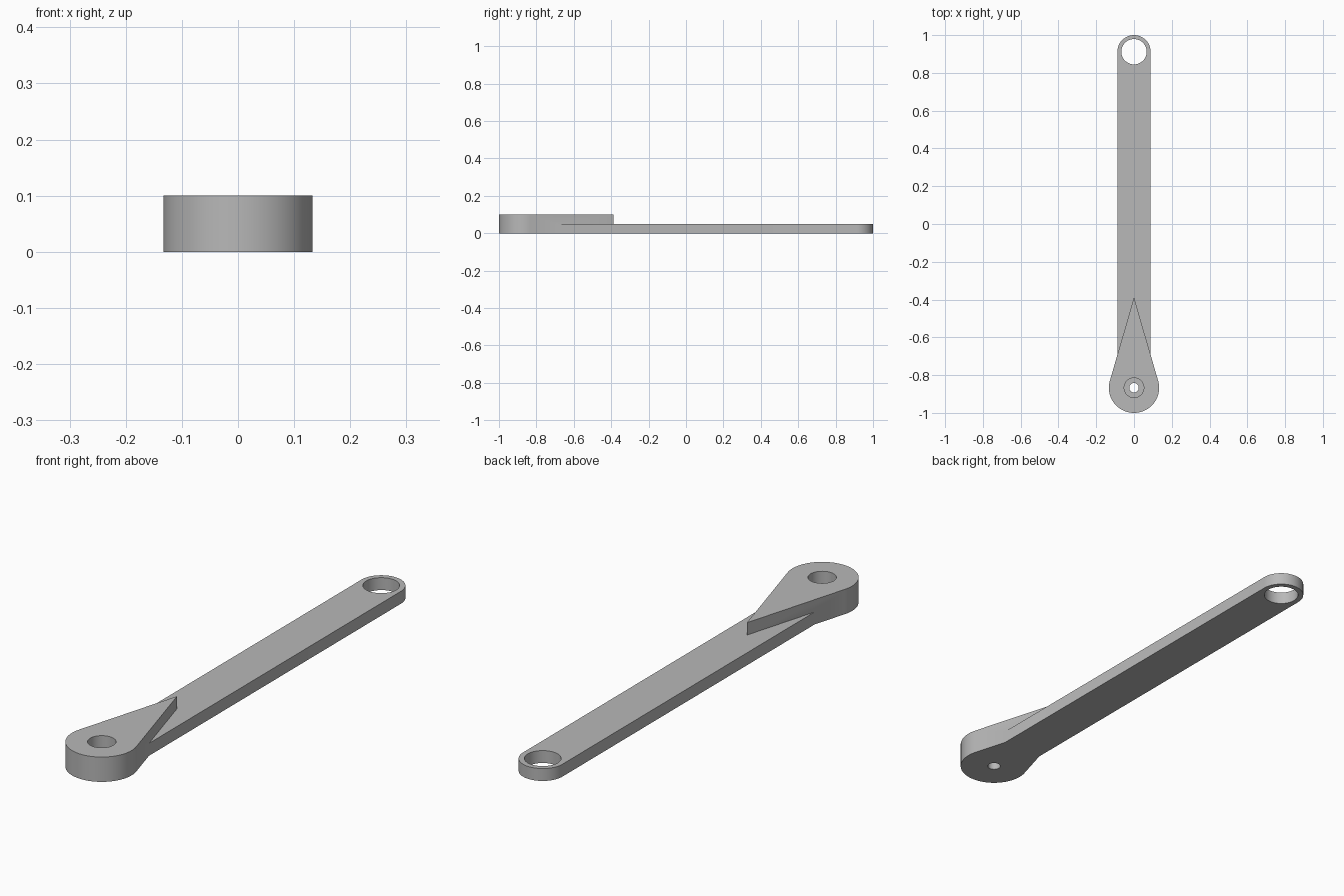
import bpy
import bmesh
from math import sin, cos, pi, asin, radians

if "Cube" in bpy.data.objects:
    bpy.data.objects.remove(bpy.data.objects["Cube"], do_unlink=True)

GREY = (0.48, 0.48, 0.48, 1)
metal = bpy.data.materials.new("plain grey")
metal.use_nodes = True
metal.diffuse_color = GREY
metal.node_tree.nodes["Principled BSDF"].inputs["Base Color"].default_value = GREY

HEAD_Y, HEAD_R, TIP_Y, HEAD_TOP = -0.867, 0.133, -0.388, 0.1
EYE_Y, BAR_R, BAR_TOP = 0.912, 0.088, 0.05


def arc(cy, r, start, end, steps):
    """Points on an arc centred on x = 0."""
    angles = [start + (end - start) * i / steps for i in range(steps + 1)]
    return [(r * cos(a), cy + r * sin(a)) for a in angles]


def prism(name, outline, z0, z1):
    """Extrude a flat outline from z0 up to z1."""
    bm = bmesh.new()
    face = bm.faces.new([bm.verts.new((x, y, z0)) for x, y in outline])
    top = bmesh.ops.extrude_face_region(bm, geom=[face])["geom"]
    verts = [v for v in top if isinstance(v, bmesh.types.BMVert)]
    bmesh.ops.translate(bm, vec=(0, 0, z1 - z0), verts=verts)
    bmesh.ops.recalc_face_normals(bm, faces=bm.faces)
    mesh = bpy.data.meshes.new(name)
    bm.to_mesh(mesh)
    bm.free()
    mesh.materials.append(metal)
    obj = bpy.data.objects.new(name, mesh)
    bpy.context.collection.objects.link(obj)
    return obj


def combine(target, other, operation):
    """Apply a boolean and remove the helper."""
    mod = target.modifiers.new(operation.lower(), "BOOLEAN")
    mod.operation, mod.solver, mod.object = operation, "EXACT", other
    bpy.ops.object.select_all(action="DESELECT")
    bpy.context.view_layer.objects.active = target
    target.select_set(True)
    bpy.ops.object.modifier_apply(modifier=mod.name)
    bpy.data.objects.remove(other, do_unlink=True)


def drill(target, cy, r, z0, z1):
    """Cut a vertical round hole."""
    circle = arc(cy, r, 0, 2 * pi, 64)[:-1]
    cutter = prism("hole_cutter", circle, z0, z1)
    cutter.hide_render = True
    combine(target, cutter, "DIFFERENCE")


# Teardrop head whose straight sides run tangent to the round end
tangent = asin(HEAD_R / (TIP_Y - HEAD_Y))
teardrop = arc(HEAD_Y, HEAD_R, tangent, -pi - tangent, 72) + [(0, TIP_Y)]
arm = prism("lever_arm", teardrop, 0, HEAD_TOP)

# Thin bar with a rounded far end
bar_outline = arc(EYE_Y, BAR_R, 0, pi, 48) + [(-BAR_R, -0.72), (BAR_R, -0.72)]
combine(arm, prism("bar", bar_outline, 0, BAR_TOP), "UNION")

# Eye in the bar, stepped bore in the head
drill(arm, EYE_Y, 0.067, -0.1, 0.2)
drill(arm, HEAD_Y, 0.025, -0.1, 0.2)
drill(arm, HEAD_Y, 0.052, BAR_TOP, 0.2)

bpy.ops.object.shade_smooth_by_angle(angle=radians(30))
